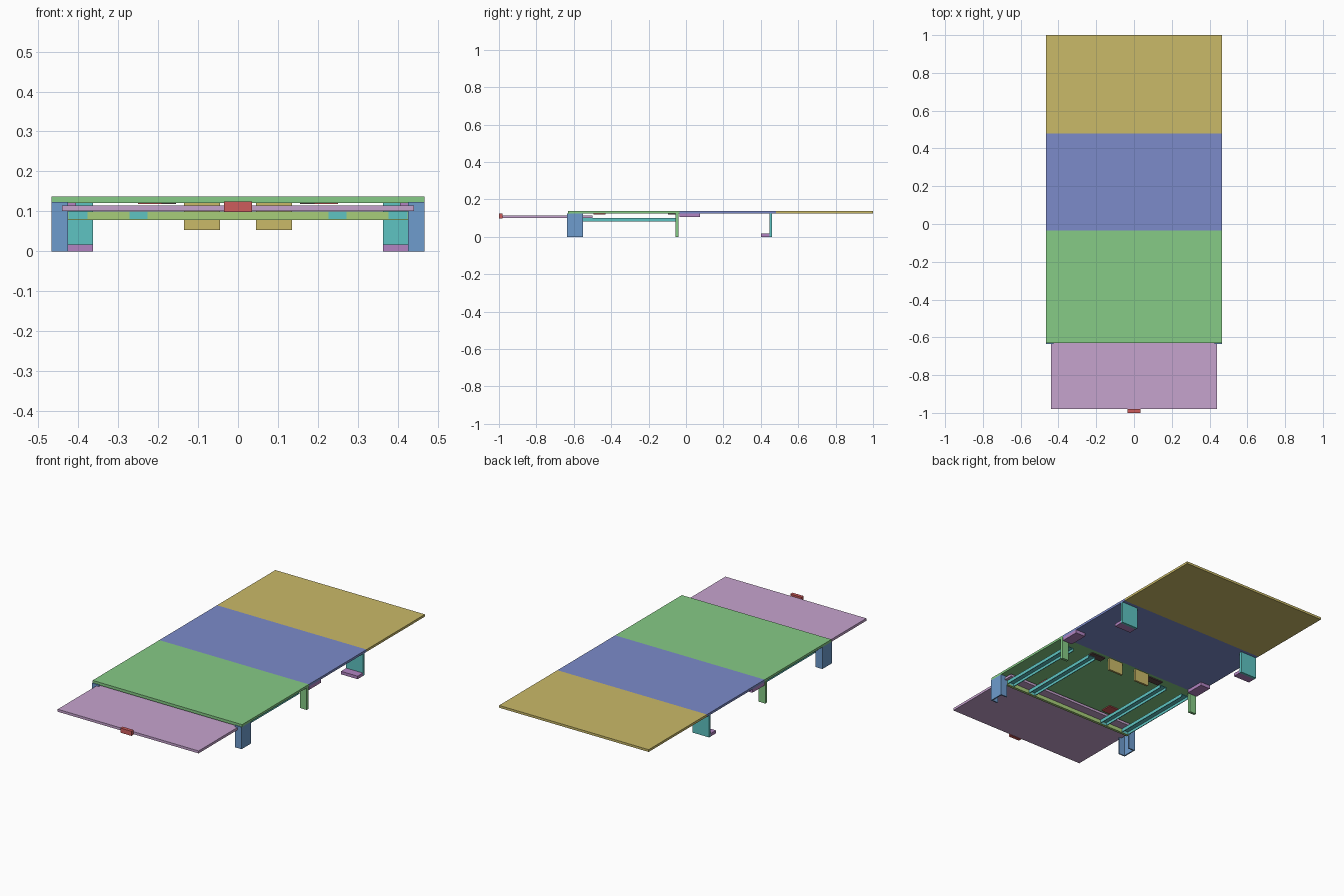
import bpy
import bmesh

if "Cube" in bpy.data.objects:
    bpy.data.objects.remove(bpy.data.objects["Cube"])


def lin(c):
    c /= 255
    return c / 12.92 if c < 0.04045 else ((c + 0.055) / 1.055) ** 2.4


def mat(name, r, g, b):
    m = bpy.data.materials.new(name)
    m.diffuse_color = (lin(r), lin(g), lin(b), 1)
    m.use_nodes = True
    m.node_tree.nodes["Principled BSDF"].inputs["Base Color"].default_value = m.diffuse_color
    return m


GOLD = mat("gold", 202, 186, 104)
INDIGO = mat("soft_indigo", 124, 139, 202)
GREEN = mat("green", 134, 203, 134)
PINK = mat("mauve", 198, 163, 206)
RED = mat("red", 206, 92, 92)
BLUE = mat("steel_blue", 110, 156, 206)
TEAL = mat("teal", 94, 196, 194)
LIME = mat("lime", 167, 206, 122)
PURPLE = mat("purple", 178, 132, 194)
BROWN = mat("dark_brown", 95, 75, 75)


def part(name, material, *boxes):
    """One object from boxes given as (x0, x1, y0, y1, z0, z1)."""
    bm = bmesh.new()
    for x0, x1, y0, y1, z0, z1 in boxes:
        for v in bmesh.ops.create_cube(bm, size=1)["verts"]:
            v.co = (x1 if v.co.x > 0 else x0,
                    y1 if v.co.y > 0 else y0,
                    z1 if v.co.z > 0 else z0)
    me = bpy.data.meshes.new(name)
    bm.to_mesh(me)
    bm.free()
    me.materials.append(material)
    ob = bpy.data.objects.new(name, me)
    bpy.context.collection.objects.link(ob)
    return ob


def pair(name, material, *boxes):
    """The same part on the right and mirrored on the left."""
    part(name + "_right", material, *boxes)
    part(name + "_left", material,
         *[(-b[1], -b[0], *b[2:]) for b in boxes])


W, Z0, Z1 = 0.467, 0.124, 0.137

# Three top panels
part("front_panel", GREEN, (-W, W, -0.63, -0.035, Z0, Z1),
     (-W, W, -0.63, -0.622, 0.121, Z0))
part("middle_panel", INDIGO, (-W, W, -0.035, 0.48, Z0, Z1))
part("rear_panel", GOLD, (-W, W, 0.48, 1.0, Z0, Z1))

# Sliding board and its handle
part("slide_board", PINK, (-0.44, 0.44, -0.98, -0.50, 0.101, 0.115))
part("handle", RED, (-0.035, 0.035, -1.0, -0.98, 0.099, 0.125))

# Front legs: channels opening inward
T = 0.007
pair("front_leg", BLUE,
     (W - T, W, -0.635, -0.55, 0, Z0),
     (0.425, W - T, -0.635, -0.635 + T, 0, Z0),
     (0.425, W - T, -0.55 - T, -0.55, 0, Z0))

# Middle legs and the brackets behind them
pair("middle_leg", GREEN, (0.425, W, -0.055, -0.04, 0, Z0))
pair("side_bracket", PURPLE, (0.405, W, -0.035, 0.075, 0.105, Z0))

# Rear legs and feet
pair("rear_leg", TEAL, (0.363, W, 0.447, 0.461, 0, Z0))
pair("rear_foot", PURPLE, (0.363, W, 0.40, 0.447, 0, 0.017))

# Crossbar and the four downward-open rails with capped front ends
part("crossbar", LIME, (-0.425, 0.425, -0.565, -0.55, 0.078, 0.1))
for name, x0, x1 in (("inner_rail", 0.227, 0.272), ("outer_rail", 0.377, 0.424)):
    pair(name, TEAL,
         (x0, x1, -0.55, -0.055, 0.096, 0.1),
         (x0, x0 + 0.004, -0.55, -0.055, 0.081, 0.096),
         (x1 - 0.004, x1, -0.55, -0.055, 0.081, 0.096),
         (x0, x1, -0.567, -0.55, 0.081, 0.1))

# Hanging plates, pads and stops under the front panel
pair("hanging_plate", GOLD, (0.045, 0.135, -0.054, -0.042, 0.053, Z0))
pair("pad", BROWN, (0.155, 0.245, -0.095, -0.055, 0.118, Z0))
pair("slide_stop", RED, (0.19, 0.25, -0.495, -0.43, 0.118, Z0))
